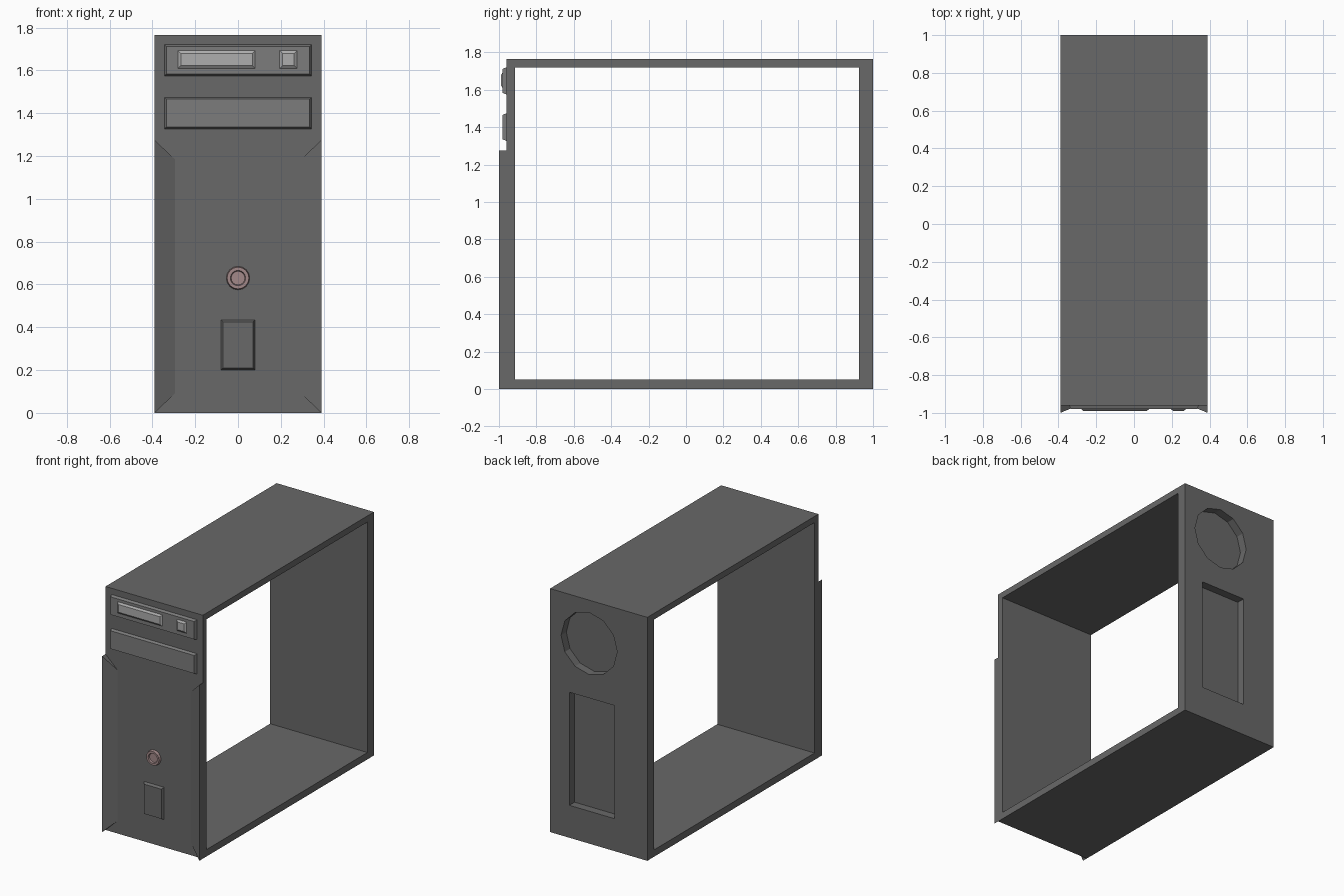
import bpy, bmesh, math
from mathutils import Matrix, Vector

if "Cube" in bpy.data.objects:
    bpy.data.objects.remove(bpy.data.objects["Cube"])


def material(name, r, g, b):
    m = bpy.data.materials.new(name)
    m.diffuse_color = (r, g, b, 1)
    m.use_nodes = True
    m.node_tree.nodes["Principled BSDF"].inputs["Base Color"].default_value = m.diffuse_color
    return m


DARK = material("dark_grey", 0.14, 0.14, 0.14)
MID = material("mid_grey", 0.2, 0.2, 0.2)
LIGHT = material("light_grey", 0.42, 0.42, 0.42)
PINK = material("dusty_pink", 0.36, 0.25, 0.25)

FRONT = -0.96   # plane of the front panel
HW = 0.39       # half width of the case


def finish(bm, name, mat=None):
    bmesh.ops.recalc_face_normals(bm, faces=bm.faces)
    me = bpy.data.meshes.new(name)
    bm.to_mesh(me)
    bm.free()
    ob = bpy.data.objects.new(name, me)
    bpy.context.collection.objects.link(ob)
    if mat:
        me.materials.append(mat)
    return ob


def box(name, x, y, z, mat=None, taper=0.0):
    """Box from ranges; taper pulls in the -y face to make a chamfered plate."""
    bm = bmesh.new()
    bmesh.ops.create_cube(bm, size=1)
    c = Vector((sum(x) / 2, sum(y) / 2, sum(z) / 2))
    for v in bm.verts:
        s = Vector((math.copysign(1, k) for k in v.co))
        t = taper if s.y < 0 else 0
        v.co = c + Vector((s.x * ((x[1] - x[0]) / 2 - t),
                           s.y * (y[1] - y[0]) / 2,
                           s.z * ((z[1] - z[0]) / 2 - t)))
    return finish(bm, name, mat)


def cut(ob, cutter):
    cutter.hide_render = True
    mod = ob.modifiers.new("cut", 'BOOLEAN')
    mod.operation = 'DIFFERENCE'
    mod.solver = 'EXACT'
    mod.object = cutter
    bpy.context.view_layer.objects.active = ob
    bpy.ops.object.modifier_apply(modifier=mod.name)
    bpy.data.objects.remove(cutter)


# Case: open-sided shell with two recesses in the back wall
case = box("case_shell", (-HW, HW), (FRONT, 1.0), (0, 1.765), DARK)
cut(case, box("cavity_cutter", (-1, 1), (-0.915, 0.925), (0.05, 1.72)))
cut(case, box("slot_cutter", (-0.125, 0.235), (0.94, 1.1), (0.235, 1.055)))

bm = bmesh.new()
bmesh.ops.create_cone(bm, cap_ends=True, segments=12, radius1=0.225, radius2=0.225,
                      depth=0.16,
                      matrix=Matrix.Translation((0.077, 1.02, 1.45))
                      @ Matrix.Rotation(math.pi / 2, 4, 'X'))
cut(case, finish(bm, "fan_cutter"))

# Flared wedge along one front edge, mirrored to the other
bm = bmesh.new()
outer = [(HW, -1.0, 0), (HW, -1.0, 1.275)]
back = [(HW, FRONT, 0), (HW, FRONT, 1.275)]
inner = [(0.295, FRONT, 0.09), (0.295, FRONT, 1.185)]
v = [bm.verts.new(p) for p in outer + back + inner]
for f in ((0, 1, 5, 4), (0, 2, 3, 1), (2, 4, 5, 3), (0, 4, 2), (1, 3, 5)):
    bm.faces.new([v[i] for i in f])
flare = finish(bm, "front_flares", DARK)
flare.modifiers.new("mirror", 'MIRROR').use_axis = (True, False, False)

# Drive bay covers and the details on the upper one
for name, z in (("upper_bay", (1.575, 1.72)), ("lower_bay", (1.327, 1.474))):
    box(name, (-0.343, 0.343), (-0.98, FRONT), z, MID, 0.008)
box("disc_tray", (-0.28, 0.08), (-0.99, -0.98), (1.61, 1.692), LIGHT, 0.013)
box("eject_button", (0.195, 0.275), (-0.99, -0.98), (1.61, 1.692), LIGHT, 0.013)

# Lower port cover
box("port_cover", (-0.08, 0.08), (-0.978, FRONT), (0.2, 0.435), DARK, 0.01)

# Power button: dished disc turned from a short profile
bm = bmesh.new()
N = 16
rings = []
for r, y in ((0.055, FRONT), (0.051, -0.978), (0.036, -0.978), (0.032, -0.968)):
    rings.append([bm.verts.new((r * math.cos(2 * math.pi * i / N), y,
                                0.63 + r * math.sin(2 * math.pi * i / N)))
                  for i in range(N)])
for a, b in zip(rings, rings[1:]):
    for i in range(N):
        j = (i + 1) % N
        bm.faces.new((a[i], a[j], b[j], b[i]))
bm.faces.new(rings[-1])
bm.faces.new(rings[0])
finish(bm, "power_button", PINK)
